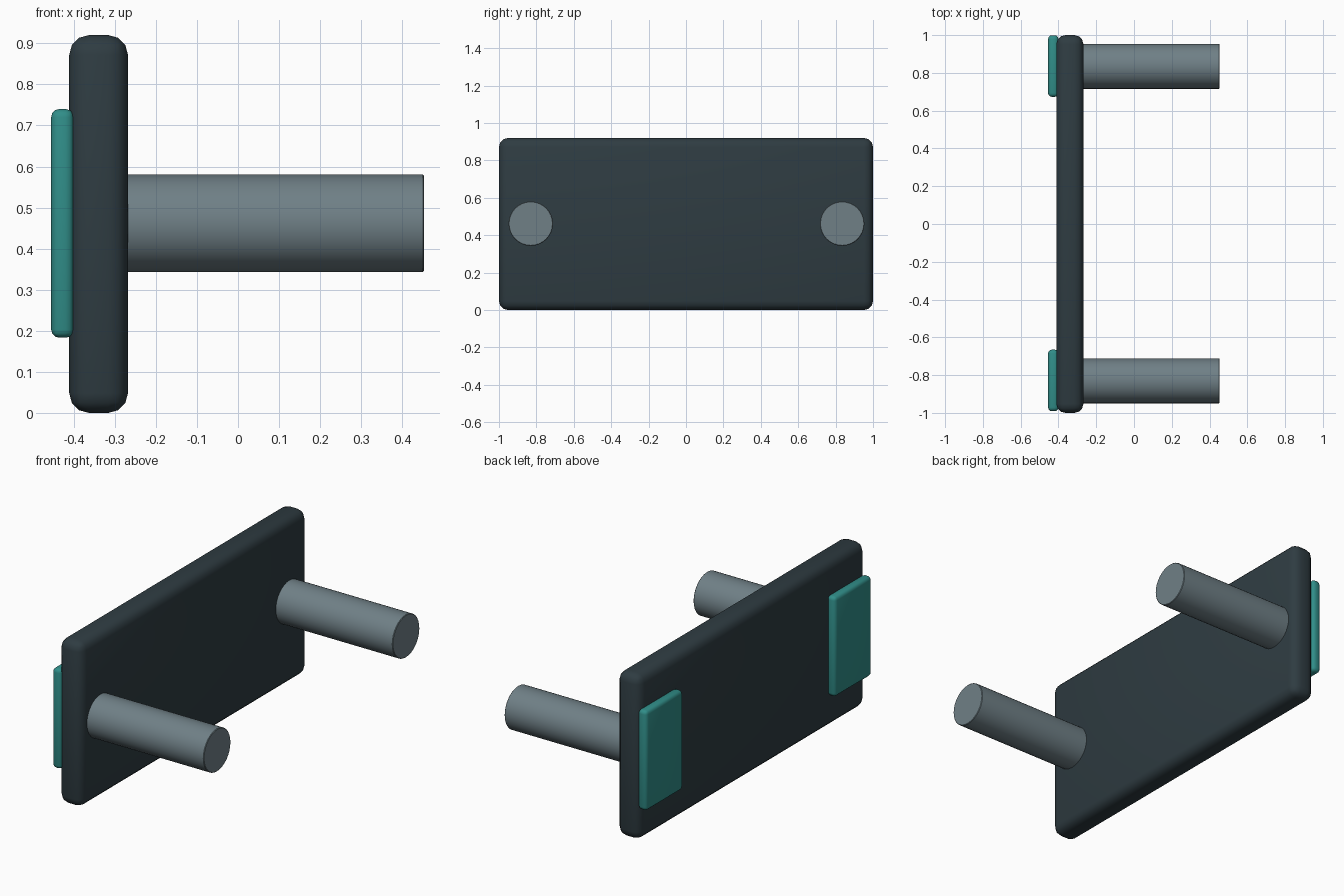
import bpy
import math

old = bpy.data.objects.get("Cube")
if old:
    bpy.data.objects.remove(old, do_unlink=True)


def material(name, rgb):
    mat = bpy.data.materials.new(name)
    mat.use_nodes = True
    mat.diffuse_color = (*rgb, 1)
    mat.node_tree.nodes["Principled BSDF"].inputs["Base Color"].default_value = (*rgb, 1)
    return mat


slate = material("dark slate", (0.028, 0.045, 0.054))
steel = material("grey steel", (0.16, 0.215, 0.24))
teal = material("teal", (0.03, 0.27, 0.25))


def finish(name, mat, bevel, segments):
    """Name, colour and round off the active object."""
    obj = bpy.context.object
    obj.name = name
    obj.data.materials.append(mat)
    bpy.ops.object.transform_apply(location=False, rotation=True, scale=True)
    mod = obj.modifiers.new("rounded edges", "BEVEL")
    mod.width = bevel
    mod.segments = segments
    mod.limit_method = "ANGLE"
    mod.angle_limit = math.radians(40)
    bpy.ops.object.modifier_apply(modifier=mod.name)
    bpy.ops.object.shade_smooth_by_angle(angle=math.radians(30))


def box(name, low, high, mat, bevel, segments):
    centre = [(a + b) / 2 for a, b in zip(low, high)]
    bpy.ops.mesh.primitive_cube_add(size=1, location=centre)
    bpy.context.object.scale = [b - a for a, b in zip(low, high)]
    finish(name, mat, bevel, segments)


# Upright backing plate
box("back_plate", (-0.411, -1, 0), (-0.268, 1, 0.92), slate, 0.048, 3)

for side, peg_y, pad_y in (("front", -0.83, -0.828), ("rear", 0.835, 0.836)):
    # Peg projecting from the plate
    start, end = -0.33, 0.453
    bpy.ops.mesh.primitive_cylinder_add(
        vertices=32, radius=0.119, depth=end - start,
        location=((start + end) / 2, peg_y, 0.462),
        rotation=(0, math.pi / 2, 0))
    finish(side + "_peg", steel, 0.003, 1)

    # Mounting pad on the opposite face
    box(side + "_pad", (-0.455, pad_y - 0.163, 0.183),
        (-0.4, pad_y + 0.163, 0.74), teal, 0.02, 3)
